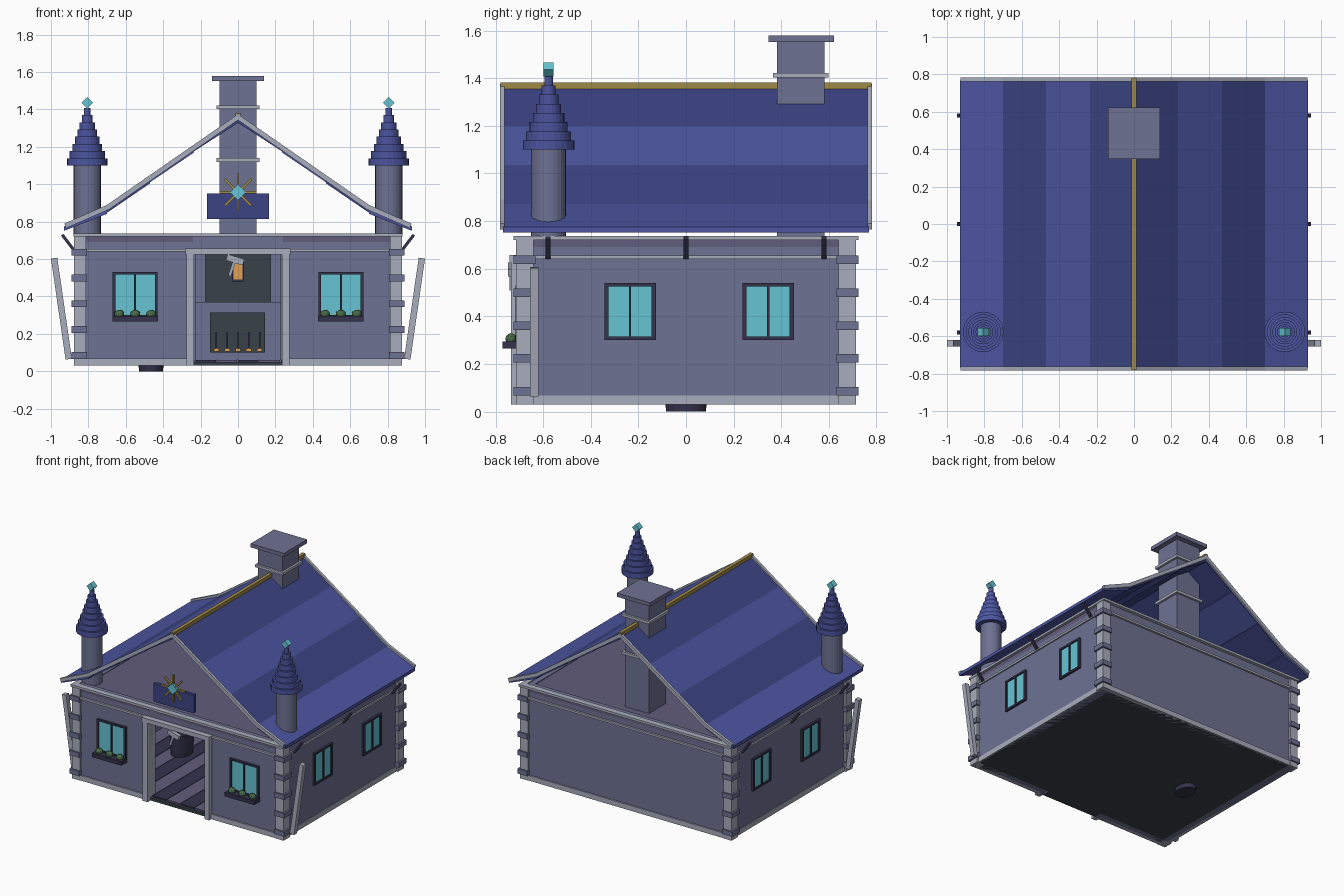
import bpy, bmesh, math
from mathutils import Vector, Matrix

if "Cube" in bpy.data.objects:
    bpy.data.objects.remove(bpy.data.objects["Cube"])


def mat(name, hexcol):
    m = bpy.data.materials.new(name)
    c = [int(hexcol[i:i + 2], 16) / 255 for i in (0, 2, 4)]
    m.diffuse_color = [((v + 0.055) / 1.055) ** 2.4 for v in c] + [1]
    m.use_nodes = True
    m.node_tree.nodes["Principled BSDF"].inputs["Base Color"].default_value = m.diffuse_color
    return m


WALL = mat("wall_stone", "6E7292")
TRIM = mat("pale_trim", "A9AEBD")
BLUE = mat("roof_blue", "4C55A0")
NAVY = mat("roof_navy", "3C4484")
GOLD = mat("gold", "A08A48")
CYAN = mat("glass", "66C4D4")
DARK = mat("dark_wood", "34324C")
PLUM = mat("plum_wood", "625C7C")
GREEN = mat("leaf", "4A6A48")
SOOT = mat("soot", "3A4248")
GLOW = mat("glow", "E0A055")


def finish(name, bm, m):
    bmesh.ops.recalc_face_normals(bm, faces=bm.faces)
    me = bpy.data.meshes.new(name)
    bm.to_mesh(me)
    bm.free()
    o = bpy.data.objects.new(name, me)
    bpy.context.collection.objects.link(o)
    me.materials.append(m)
    return o


def box(name, x, y, z, m):
    bm = bmesh.new()
    mx = Matrix.Translation([(a + b) / 2 for a, b in (x, y, z)]) @ Matrix.Diagonal(
        [abs(b - a) for a, b in (x, y, z)] + [1])
    bmesh.ops.create_cube(bm, size=1, matrix=mx)
    return finish(name, bm, m)


def prism(name, pts, y0, y1, m):
    # xz outline swept along y
    bm = bmesh.new()
    f = bm.faces.new([bm.verts.new((x, y0, z)) for x, z in pts])
    r = bmesh.ops.extrude_face_region(bm, geom=[f])
    bmesh.ops.translate(bm, vec=(0, y1 - y0, 0),
                        verts=[v for v in r["geom"] if isinstance(v, bmesh.types.BMVert)])
    return finish(name, bm, m)


def bar(name, a, b, w, y0, y1, m):
    # slanted bar between two xz points
    a, b = Vector(a), Vector(b)
    d = (b - a).normalized()
    n = Vector((-d.y, d.x)) * w / 2
    return prism(name, [a + n, b + n, b - n, a - n], y0, y1, m)


def lathe(name, profile, loc, m, n=24, sy=1):
    bm = bmesh.new()
    rings = [[bm.verts.new((loc[0] + r * math.cos(2 * math.pi * i / n),
                            loc[1] + sy * r * math.sin(2 * math.pi * i / n), z))
              for i in range(n)] for r, z in profile]
    for p, q in zip(rings, rings[1:]):
        for i in range(n):
            bm.faces.new((p[i], p[(i + 1) % n], q[(i + 1) % n], q[i]))
    bm.faces.new(rings[0])
    bm.faces.new(rings[-1])
    return finish(name, bm, m)


def gem(name, x, y, z, r, d):
    prism(name, [(x - r, z), (x, z + r), (x + r, z), (x, z - r)], y - d, y + d, CYAN)


def band(name, z, o, h):
    # trim running round the house
    box(name + "_back", (-o, o), (0.68, o - 0.155), z, TRIM)
    for s in (-1, 1):
        box(name + "_side", (s * 0.84, s * o), (-o + 0.155, o - 0.155), z, TRIM)
        box(name + "_front", (s * h, s * o), (-o + 0.155, -0.68), z, TRIM)


# Shell
box("floor_slab", (-0.86, 0.86), (-0.7, 0.7), (0.03, 0.05), SOOT)
box("back_wall", (-0.86, 0.86), (0.64, 0.7), (0.03, 0.73), WALL)
box("door_lintel_wall", (-0.24, 0.24), (-0.7, -0.64), (0.63, 0.73), WALL)
box("ceiling", (-0.86, 0.86), (-0.7, 0.7), (0.69, 0.725), PLUM)
band("base_trim", (0.03, 0.068), 0.865, 0.27)
band("mid_trim", (0.64, 0.655), 0.87, 0.0)
band("top_trim", (0.72, 0.737), 0.88, 0.0)
for i in range(14):
    box("floor_plank", (-0.8 + i * 0.1143, -0.69 + i * 0.1143), (-0.68, 0.64),
        (0.05, 0.06), (PLUM, DARK)[i % 2])

# Parts mirrored left and right
for s in (-1, 1):
    box("side_wall", (s * 0.80, s * 0.86), (-0.7, 0.7), (0.03, 0.73), WALL)
    box("front_wall", (s * 0.235, s * 0.86), (-0.7, -0.64), (0.03, 0.73), WALL)
    box("door_post", (s * 0.235, s * 0.275), (-0.735, -0.64), (0.03, 0.65), TRIM)

    # Corner posts with blocks
    for t in (-1, 1):
        box("corner_post", (s * 0.812, s * 0.877), (t * 0.64, t * 0.713), (0.03, 0.725), TRIM)
        for k in range(5):
            z = 0.085 + 0.138 * k
            box("corner_block", (s * 0.808, s * 0.89), (t * 0.632, t * 0.725), (z - 0.018, z + 0.018), WALL)

    # Leaning buttress and eave brackets
    bar("buttress", (s * 0.905, 0.065), (s * 0.983, 0.605), 0.034, -0.655, -0.62, TRIM)
    for y in (-0.58, 0, 0.58):
        bar("eave_bracket", (s * 0.875, 0.645), (s * 0.94, 0.73), 0.016, y - 0.01, y + 0.01, DARK)

    # Side windows
    for y in (-0.235, 0.345):
        for a, b, z in ((-0.108, -0.09, (0.3, 0.54)), (0.09, 0.108, (0.3, 0.54)),
                        (-0.108, 0.108, (0.3, 0.314)), (-0.108, 0.108, (0.526, 0.54)),
                        (-0.005, 0.005, (0.3, 0.54))):
            box("side_window_frame", (s * 0.85, s * 0.876), (y + a, y + b), z, DARK)
        box("side_window_glass", (s * 0.85, s * 0.867), (y - 0.1, y + 0.1), (0.305, 0.535), CYAN)

    # Front windows with planters
    x = s * 0.55
    for a, b, z in ((-0.12, -0.105, (0.29, 0.53)), (0.105, 0.12, (0.29, 0.53)),
                    (-0.12, 0.12, (0.29, 0.302)), (-0.12, 0.12, (0.518, 0.53)),
                    (-0.005, 0.005, (0.3, 0.53))):
        box("front_window_frame", (x + a, x + b), (-0.717, -0.69), z, DARK)
    box("front_window_glass", (x - 0.11, x + 0.11), (-0.707, -0.69), (0.295, 0.525), CYAN)
    box("planter", (x - 0.122, x + 0.122), (-0.77, -0.7), (0.265, 0.295), DARK)
    for dx in (-0.085, 0, 0.085):
        bm = bmesh.new()
        bmesh.ops.create_icosphere(bm, subdivisions=2, radius=1, matrix=Matrix.Translation(
            (x + dx, -0.735, 0.305)) @ Matrix.Diagonal((0.028, 0.024, 0.024, 1)))
        finish("planter_bush", bm, GREEN)

    # Roof courses, alternating shades
    line = [(0, 1.358), (0.235, 1.2), (0.47, 1.035), (0.7, 0.872), (0.93, 0.775)]
    for i in range(4):
        (xa, za), (xb, zb) = line[i], line[i + 1]
        prism("roof_course", [(s * xa, za), (s * xb, zb), (s * xb, zb - 0.024), (s * xa, za - 0.03)],
              -0.768, 0.768, (NAVY, BLUE)[i % 2])
    for t in (-1, 1):
        prism("barge_board", [(0, 1.375), (s * 0.7, 0.89), (s * 0.928, 0.79), (s * 0.92, 0.765),
                              (s * 0.69, 0.865), (0, 1.343)], t * 0.762, t * 0.782, TRIM)

    # Corner turrets
    tx, ty = s * 0.806, -0.577
    lathe("turret", [(0.073, 0.725), (0.073, 1.11)], (tx, ty), WALL)
    lathe("turret_foot", [(0.045, 0.69), (0.045, 0.73)], (tx, ty), WALL)
    radii = (0.108, 0.094, 0.08, 0.066, 0.053, 0.041, 0.029, 0.018)
    prof = []
    for i, r in enumerate(radii):
        prof += [(r, 1.1 + 0.0385 * i), (r, 1.1 + 0.0385 * (i + 1))]
    lathe("turret_spire", prof, (tx, ty), BLUE)
    gem("turret_gem", tx, ty, 1.436, 0.03, 0.021)

# Ridge and chimney
box("ridge_cap", (-0.013, 0.013), (-0.78, 0.78), (1.355, 1.382), GOLD)
box("chimney", (-0.1, 0.1), (0.382, 0.582), (0.72, 1.555), WALL)
box("chimney_cap", (-0.138, 0.138), (0.347, 0.622), (1.552, 1.58), WALL)
for z in (1.12, 1.402):
    box("chimney_band", (-0.116, 0.116), (0.366, 0.598), (z, z + 0.02), TRIM)

# Gable panel with gem and rays
box("gable_panel", (-0.167, 0.167), (-0.762, -0.735), (0.813, 0.95), NAVY)
for i in range(8):
    a = math.pi * i / 4
    bar("gold_ray", (0.03 * math.cos(a), 0.957 + 0.03 * math.sin(a)),
        (0.1 * math.cos(a), 0.957 + 0.1 * math.sin(a)), 0.013, -0.772, -0.757, GOLD)
gem("gable_gem", 0, -0.768, 0.957, 0.042, 0.012)

# Doorway header and hanging hammer
box("door_header", (-0.28, 0.28), (-0.742, -0.64), (0.625, 0.657), TRIM)
bar("hammer_head", (-0.06, 0.61), (0.03, 0.583), 0.034, -0.748, -0.72, TRIM)
bar("hammer_handle", (-0.015, 0.6), (-0.045, 0.51), 0.016, -0.742, -0.728, TRIM)

# Forge inside
box("forge_base", (-0.23, 0.23), (0.34, 0.64), (0.06, 0.37), WALL)
box("forge_mouth", (-0.15, 0.145), (0.33, 0.345), (0.1, 0.315), SOOT)
box("forge_hearth_back", (-0.175, 0.175), (0.6, 0.64), (0.37, 0.69), SOOT)
for s in (-1, 1):
    box("forge_cheek", (s * 0.175, s * 0.23), (0.38, 0.64), (0.37, 0.69), WALL)
for i in range(5):
    x = -0.115 + 0.0575 * i
    box("grate_bar", (x - 0.004, x + 0.004), (0.318, 0.33), (0.11, 0.21), DARK)
    box("ember", (x - 0.014, x + 0.014), (0.312, 0.332), (0.105, 0.122), GLOW)
box("lantern_case", (-0.032, 0.032), (0.45, 0.51), (0.48, 0.585), DARK)
box("lantern_light", (-0.024, 0.024), (0.444, 0.5), (0.49, 0.575), GLOW)

# Oval quench tub, passing through the floor
lathe("quench_tub", [(0.064, 0.0), (0.072, 0.1), (0.076, 0.22), (0.064, 0.22), (0.06, 0.18)],
      (-0.465, 0), DARK, 20, 1.3)
